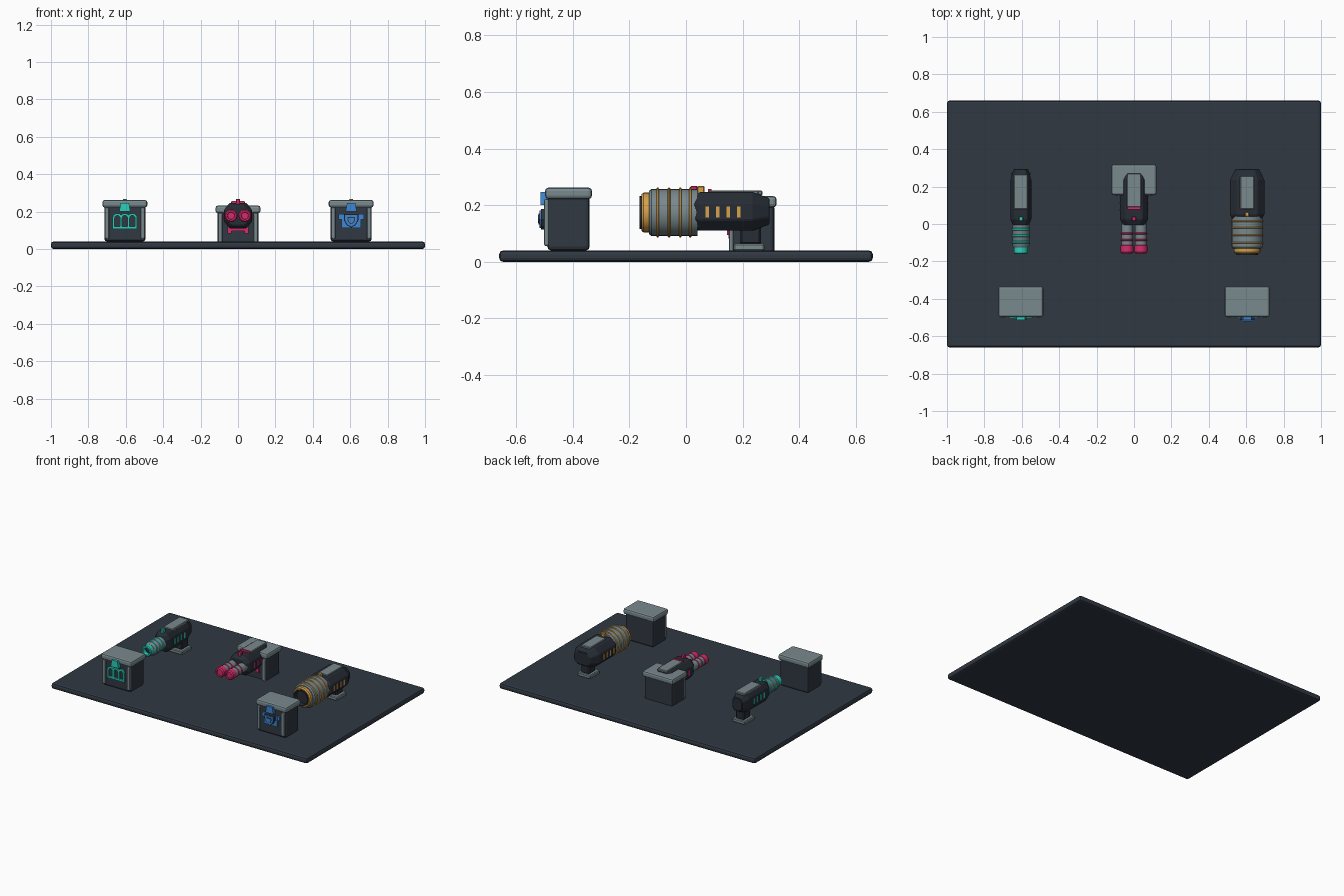
import bpy, bmesh, math
from mathutils import Vector

if "Cube" in bpy.data.objects:
    bpy.data.objects.remove(bpy.data.objects["Cube"], do_unlink=True)


def material(name, rgb):
    m = bpy.data.materials.new(name)
    m.use_nodes = True
    m.diffuse_color = (*rgb, 1)
    m.node_tree.nodes["Principled BSDF"].inputs["Base Color"].default_value = (*rgb, 1)
    return m


SLATE = material("slate", (0.03, 0.04, 0.055))
DARK = material("dark metal", (0.02, 0.026, 0.036))
GREY = material("steel grey", (0.19, 0.25, 0.27))
TEAL = material("teal", (0.025, 0.62, 0.5))
PINK = material("pink", (0.68, 0.025, 0.15))
GOLD = material("gold", (0.68, 0.36, 0.07))
BLUE = material("blue", (0.05, 0.24, 0.65))


def finish(name, bm, mat, bevel=0, segments=2, smooth=False):
    bmesh.ops.recalc_face_normals(bm, faces=bm.faces)
    mesh = bpy.data.meshes.new(name)
    bm.to_mesh(mesh)
    bm.free()
    ob = bpy.data.objects.new(name, mesh)
    bpy.context.collection.objects.link(ob)
    mesh.materials.append(mat)
    if bevel:
        mod = ob.modifiers.new("bevel", 'BEVEL')
        mod.width, mod.segments = bevel, segments
    if smooth:
        bpy.ops.object.select_all(action='DESELECT')
        ob.select_set(True)
        bpy.context.view_layer.objects.active = ob
        bpy.ops.object.shade_smooth_by_angle(angle=math.radians(35))
    return ob


def box(name, x, y, z, mat, bevel=0, segments=2):
    """Box from (low, high) ranges on each axis."""
    bm = bmesh.new()
    bmesh.ops.create_cube(bm, size=1)
    for v in bm.verts:
        v.co = Vector([(r[0] + r[1]) / 2 + c * (r[1] - r[0])
                       for r, c in zip((x, y, z), v.co)])
    return finish(name, bm, mat, bevel, segments)


def plate(name, points, y0, y1, mat):
    """Upright (x, z) outline extruded along y."""
    bm = bmesh.new()
    face = bm.faces.new([bm.verts.new((x, y0, z)) for x, z in points])
    new = bmesh.ops.extrude_face_region(bm, geom=[face])["geom"]
    bmesh.ops.translate(bm, vec=(0, y1 - y0, 0),
                        verts=[g for g in new if isinstance(g, bmesh.types.BMVert)])
    return finish(name, bm, mat)


def loft(rings, bm, cap=True):
    rows = [[bm.verts.new(p) for p in ring] for ring in rings]
    n = len(rows[0])
    for a, b in zip(rows, rows[1:]):
        for i in range(n):
            bm.faces.new((a[i], a[(i + 1) % n], b[(i + 1) % n], b[i]))
    if cap:
        bm.faces.new(rows[0])
        bm.faces.new(rows[-1])


def lathe(name, cx, cz, profile, mat, sides=28):
    """Turn a (y, radius) profile around a lengthwise axis."""
    angles = [2 * math.pi * i / sides for i in range(sides)]
    bm = bmesh.new()
    loft([[(cx + r * math.cos(a), y, cz + r * math.sin(a)) for a in angles]
          for y, r in profile], bm)
    return finish(name, bm, mat, smooth=True)


def band(name, cx, cz, y, r, width, mat):
    h = width / 2
    lathe(name, cx, cz, [(y - h, r - .004), (y - h / 2, r), (y + h / 2, r), (y + h, r - .004)], mat)


# Ground slab
box("ground_slab", (-1, 1), (-.66, .66), (0, .04), SLATE, .014)


# Storage crates; front is the y of the body's front face
def crate(tag, cx, front, drop, accent):
    back = front + .15
    box(tag + "_crate_body", (cx - .11, cx + .11), (front, back),
        (.04 - drop, .235 - drop), SLATE, .014)
    box(tag + "_crate_lid", (cx - .12, cx + .12), (front - .008, back + .008),
        (.222 - drop, .262 - drop), GREY, .012)
    for s in (-1, 1):
        a, b = sorted((cx + s * .084, cx + s * .107))
        box(tag + "_crate_post", (a, b), (front - .011, front + .006),
            (.055 - drop, .222 - drop), GREY, .007)
    plate(tag + "_crate_clasp", [(cx + x, z - drop) for x, z in
          ((-.03, .2), (.03, .2), (.022, .247), (-.022, .247))], front - .024, front, accent)


CRATE_Y = -.49
crate("teal", -.605, CRATE_Y, 0, TEAL)
crate("blue", .605, CRATE_Y, 0, BLUE)
crate("pink", 0, .162, .03, PINK)


# Arcade emblem: four columns, a sill and three arches
def arcade(cx, y):
    for i in range(4):
        x = cx - .06 + i * .04
        box("emblem_column", (x - .006, x + .006), (y - .012, y), (.11, .168), TEAL)
    box("emblem_sill", (cx - .066, cx + .066), (y - .012, y), (.107, .119), TEAL)
    for i in (-1, 0, 1):
        x = cx + i * .04
        arc = [math.pi * k / 8 for k in range(9)]
        outer = [(x + .026 * math.cos(a), .165 + .026 * math.sin(a)) for a in arc]
        inner = [(x + .014 * math.cos(a), .165 + .014 * math.sin(a)) for a in reversed(arc)]
        plate("emblem_arch", outer + inner, y - .012, y, TEAL)


arcade(-.605, CRATE_Y)


# Shield emblem: wings behind stacked shields
def shield(cx, cz, k, y0, y1, mat):
    shape = ((-1, .9), (1, .9), (1, 0), (.6, -.65), (0, -1), (-.6, -.65), (-1, 0))
    plate("emblem_shield", [(cx + x * k, cz + z * k) for x, z in shape], y0, y1, mat)


box("emblem_wings", (.605 - .068, .605 + .068), (CRATE_Y - .009, CRATE_Y), (.158, .186), BLUE)
box("emblem_panel", (.605 - .052, .605 + .052), (CRATE_Y - .012, CRATE_Y), (.112, .186), BLUE)
for k, y, m in ((.038, .022, SLATE), (.032, .028, BLUE), (.02, .03, SLATE), (.015, .033, BLUE)):
    shield(.605, .152, k, CRATE_Y - y, CRATE_Y, m)

# Pink crate emblem: frame with two feet
box("emblem_bar", (-.045, .045), (.145, .162), (.095, .115), PINK)
for s in (-1, 1):
    a, b = sorted((s * .035, s * .055))
    box("emblem_side", (a, b), (.15, .162), (.082, .15), PINK)

AXIS_Z = .178


# Weapon housing: lofted octagon with top plate, vents and sight
def housing(tag, cx, half, y0, accent, plate_y):
    def section(y, w, h):
        tw, th = w * .6, h * .45
        return [(cx + sx * x, y, AXIS_Z + sz * z) for sx, sz, x, z in (
            (1, 1, tw, h), (-1, 1, tw, h), (-1, 1, w, th), (-1, -1, w, th),
            (-1, -1, tw, h), (1, -1, tw, h), (1, -1, w, th), (1, 1, w, th))]
    bm = bmesh.new()
    loft([section(y0, half * .78, .052), section(y0 + .03, half, .068),
          section(.235, half, .068), section(.295, half * .68, .046)], bm)
    finish(tag + "_housing", bm, DARK, .004, 1)
    box(tag + "_top_plate", (cx - .038, cx + .038), plate_y, (.235, .252), GREY, .004, 1)
    box(tag + "_sight", (cx - .011, cx + .011), (y0 + .02, y0 + .045), (.235, .268), accent, .003, 1)
    for s in (-1, 1):
        for i in range(4):
            y = .075 + i * .037
            a, b = sorted((cx + s * (half - .004), cx + s * (half + .003)))
            box(tag + "_vent", (a, b), (y - .006, y + .006), (.156, .196), accent)


# Display stand under a housing
def stand(tag, cx):
    box(tag + "_stand_foot", (cx - .05, cx + .05), (.168, .277), (.038, .064), GREY, .005, 1)
    box(tag + "_stand_neck", (cx - .033, cx + .033), (.19, .265), (.06, .13), DARK, .008, 1)


# Slim teal weapon
X = -.605
housing("teal", X, .056, -.005, TEAL, (.08, .265))
stand("teal", X)
lathe("teal_barrel", X, AXIS_Z, [(.02, .045), (-.115, .045), (-.125, .038)], GREY)
for y in (-.028, -.063, -.098):
    band("teal_ring", X, AXIS_Z, y, .049, .012, TEAL)
lathe("teal_muzzle", X, AXIS_Z, [(-.115, .037), (-.155, .037), (-.16, .033),
      (-.16, .024), (-.13, .022)], TEAL)
lathe("teal_bore", X, AXIS_Z, [(-.12, .024), (-.135, .024)], DARK)

# Twin-barrelled pink weapon, resting on its crate
housing("pink", 0, .075, -.005, PINK, (.09, .27))
box("pink_cross_band", (-.036, .036), (.078, .09), (.235, .257), PINK)
for s in (-1, 1):
    X = s * .037
    lathe("pink_barrel", X, AXIS_Z, [(.02, .031), (-.12, .031)], GREY)
    for y in (-.05, -.085):
        band("pink_ring", X, AXIS_Z, y, .034, .011, PINK)
    lathe("pink_muzzle", X, AXIS_Z, [(-.112, .03), (-.116, .034), (-.15, .034),
          (-.158, .028), (-.158, .02), (-.152, .018)], PINK)

# Broad gold weapon
X = .605
housing("gold", X, .092, .02, GOLD, (.08, .257))
stand("gold", X)
lathe("gold_barrel", X, AXIS_Z - .004, [(.04, .083), (-.122, .083), (-.131, .076)], GREY)
for y in (-.1, -.06, -.02, .015):
    band("gold_ring", X, AXIS_Z - .004, y, .088, .009, GOLD)
lathe("gold_muzzle", X, AXIS_Z - .004, [(-.125, .07), (-.15, .07), (-.158, .064),
      (-.158, .056), (-.13, .054)], GOLD)
lathe("gold_bore", X, AXIS_Z - .004, [(-.12, .058), (-.165, .058), (-.165, .05),
      (-.14, .046)], DARK)
